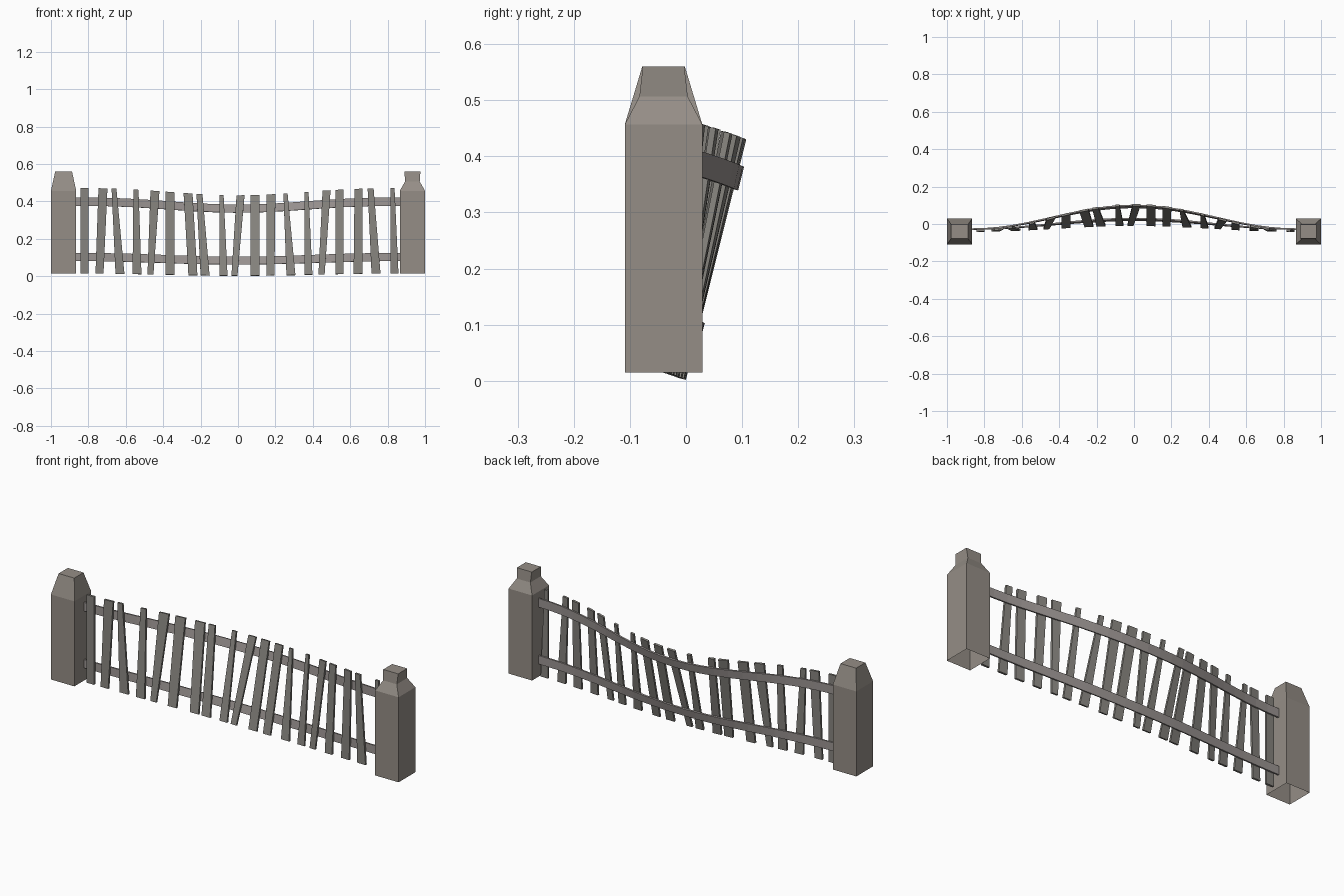
import bpy, math

if "Cube" in bpy.data.objects:
    bpy.data.objects.remove(bpy.data.objects["Cube"])

def material(name, color):
    m = bpy.data.materials.new(name)
    m.diffuse_color = (*color, 1)
    m.use_nodes = True
    m.node_tree.nodes["Principled BSDF"].inputs["Base Color"].default_value = m.diffuse_color
    return m

POST = material("post_wood", (0.30, 0.27, 0.24))
RAIL = material("rail_wood", (0.33, 0.30, 0.29))
PICKET = material("picket_wood", (0.24, 0.23, 0.21))

def loft(name, rings, mat, cap_start=True, cap_end=True):
    """Skin a list of four-point rings into a flat-shaded mesh."""
    verts = [p for r in rings for p in r]
    faces = []
    for i in range(len(rings) - 1):
        a, b = 4 * i, 4 * i + 4
        faces += [(a + k, a + (k + 1) % 4, b + (k + 1) % 4, b + k) for k in range(4)]
    if cap_start:
        faces.append((3, 2, 1, 0))
    if cap_end:
        n = len(verts)
        faces.append((n - 4, n - 3, n - 2, n - 1))
    me = bpy.data.meshes.new(name)
    me.from_pydata(verts, [], faces)
    me.materials.append(mat)
    ob = bpy.data.objects.new(name, me)
    bpy.context.collection.objects.link(ob)
    return ob

def warp(x, h, d):
    """Bend the fence: the middle leans back and sags."""
    b = 0.5 * (1 + math.cos(math.pi * min(abs(x) / 0.86, 1)))
    a = 0.246 * b
    h *= 1 - 0.033 * b
    return (x, -0.036 + 0.031 * b + h * math.sin(a) + d * math.cos(a),
            0.015 - 0.012 * b + h * math.cos(a) - d * math.sin(a))

# Posts: square shafts, open underneath, with differently cut tops
def post(name, cx, profile):
    rings = []
    for z, hx, hy in profile:
        rings.append([(cx + sx * hx, -0.04 + sy * hy, z)
                      for sx, sy in ((-1, -1), (1, -1), (1, 1), (-1, 1))])
    loft(name, rings, POST, cap_start=False)

post("left_post", -0.9325, [(0.015, 0.0675, 0.069), (0.457, 0.0675, 0.069),
                            (0.56, 0.045, 0.038)])
post("right_post", 0.9325, [(0.015, 0.0675, 0.069), (0.457, 0.0675, 0.069),
                            (0.507, 0.039, 0.043), (0.56, 0.043, 0.037)])

# Rails: thin boards running behind the pickets
def rail(name, h0, h1):
    rings = []
    for i in range(25):
        x = -0.87 + 1.74 * i / 24
        rings.append([warp(x, h0, 0.005), warp(x, h0, 0.013),
                      warp(x, h1, 0.013), warp(x, h1, 0.005)])
    loft(name, rings, RAIL)

rail("top_rail", 0.362, 0.407)
rail("bottom_rail", 0.066, 0.110)

# Pickets: top left, top right, bottom left, bottom right (thousandths)
SPANS = [
    (-842, -799, -842, -799), (-746, -698, -762, -719), (-676, -650, -655, -607),
    (-559, -532, -564, -516), (-468, -420, -484, -452), (-388, -340, -388, -340),
    (-291, -243, -265, -217), (-222, -190, -200, -152), (-99, -77, -99, -56),
    (-8, 35, -35, -3), (67, 115, 67, 115), (152, 200, 152, 195),
    (243, 265, 259, 307), (356, 377, 356, 398), (452, 495, 430, 463),
    (521, 564, 521, 564), (623, 666, 618, 666), (693, 725, 714, 762),
    (816, 837, 816, 858)]
for i, span in enumerate(SPANS):
    tl, tr, bl, br = (v / 1000 for v in span)
    rings = [[warp(l, h, -0.006), warp(r, h, -0.006), warp(r, h, 0.005), warp(l, h, 0.005)]
             for l, r, h in ((bl, br, 0.0), (tl, tr, 0.457))]
    loft(f"picket_{i + 1:02d}", rings, PICKET)
